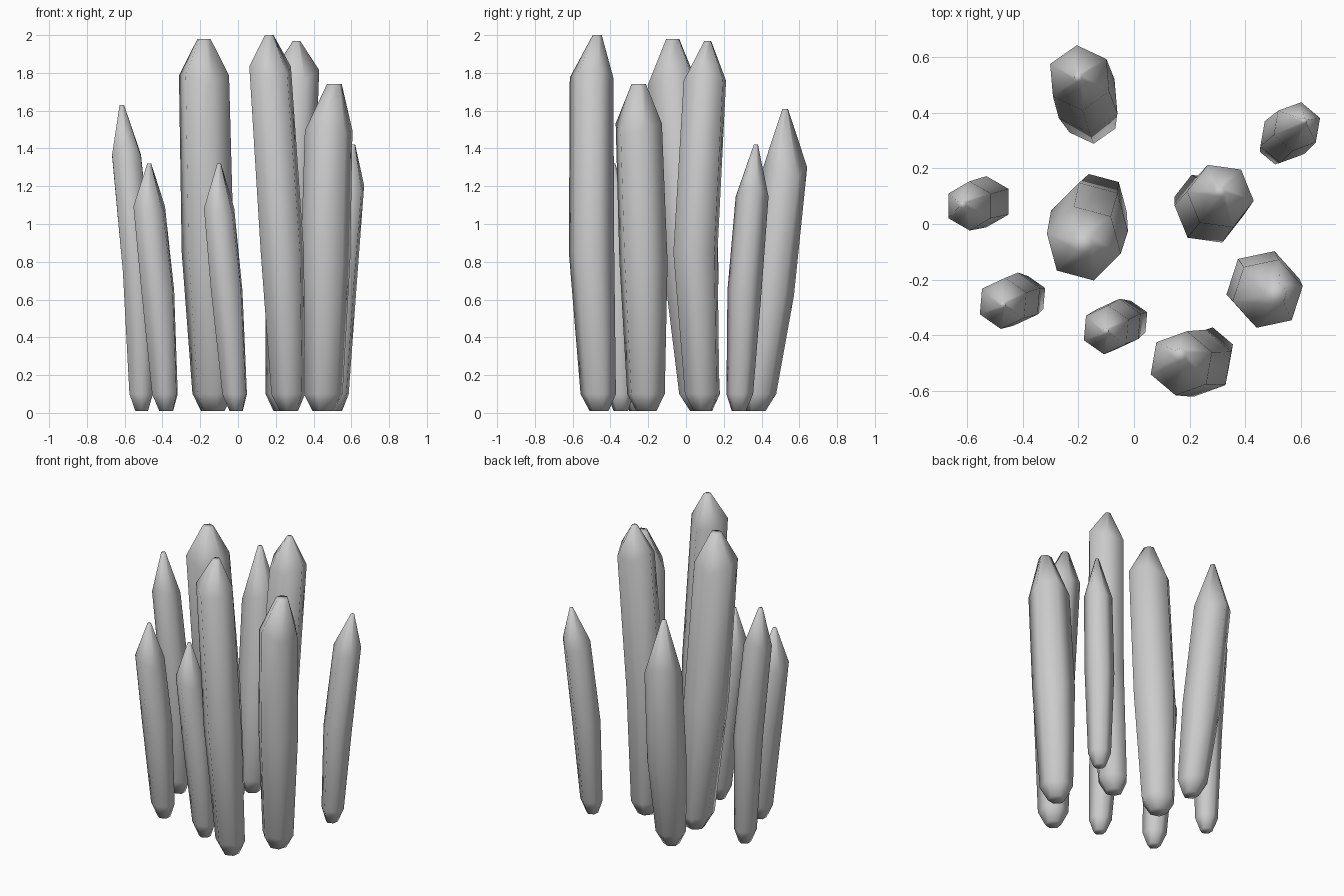
import bpy, bmesh
from math import sin, cos, radians

if "Cube" in bpy.data.objects:
    bpy.data.objects.remove(bpy.data.objects["Cube"])

SIDES = 6

def crystal(name, base, mid, shoulder, tip, r, phase, blunt=0.12):
    """Leaning six-sided crystal: chamfered foot, long shaft, tapered tip."""
    (bx, by), (mx, my, mz) = base, mid
    t = 0.1 / mz
    rings = [
        (bx, by, 0.01, r * 0.42),
        (bx + (mx - bx) * t, by + (my - by) * t, 0.1, r * 0.78),
        (mx, my, mz, r),
        (*shoulder, r * 0.96),
        (*tip, r * blunt),
    ]
    bm = bmesh.new()
    loops = []
    for x, y, z, rad in rings:
        loop = []
        for i in range(SIDES):
            a = radians(phase + 360 * i / SIDES)
            # shoulder corners sit at slightly uneven heights, like a natural crystal
            dz = 0.035 * sin(2 * a + phase) if rad == r * 0.96 else 0
            loop.append(bm.verts.new((x + rad * cos(a), y + rad * sin(a), z + dz)))
        loops.append(loop)
    for lo, hi in zip(loops, loops[1:]):
        for i in range(SIDES):
            j = (i + 1) % SIDES
            bm.faces.new((lo[i], lo[j], hi[j], hi[i]))
    bm.faces.new(loops[0][::-1])
    bm.faces.new(loops[-1])
    for f in bm.faces:
        f.smooth = True
    bm.normal_update()
    me = bpy.data.meshes.new(name)
    bm.to_mesh(me)
    bm.free()
    ob = bpy.data.objects.new(name, me)
    bpy.context.collection.objects.link(ob)

# Tall crystals
crystal("crystal_centre", (-0.13, 0.08), (-0.16, 0.01, 0.85),
        (-0.18, -0.07, 1.77), (-0.18, -0.07, 1.98), 0.143, 45, 0.25)
crystal("crystal_front", (0.27, -0.46), (0.235, -0.50, 0.85),
        (0.17, -0.50, 1.80), (0.165, -0.47, 2.0), 0.122, 20, 0.2)
crystal("crystal_right", (0.24, 0.09), (0.27, 0.05, 0.85),
        (0.31, 0.10, 1.78), (0.31, 0.115, 1.97), 0.126, 52, 0.15)
crystal("crystal_front_right", (0.45, -0.21), (0.463, -0.225, 0.80),
        (0.48, -0.25, 1.50), (0.51, -0.25, 1.74), 0.134, 12, 0.3)
# Medium crystals
crystal("crystal_back", (-0.15, 0.37), (-0.17, 0.45, 0.62),
        (-0.195, 0.525, 1.28), (-0.20, 0.525, 1.61), 0.122, 35, 0.12)
crystal("crystal_left", (-0.51, 0.09), (-0.53, 0.08, 0.75),
        (-0.59, 0.065, 1.38), (-0.615, 0.07, 1.63), 0.092, 30, 0.15)
# Small crystals
crystal("crystal_back_right", (0.515, 0.28), (0.54, 0.31, 0.65),
        (0.585, 0.35, 1.17), (0.61, 0.37, 1.42), 0.092, 20)
crystal("crystal_front_left", (-0.38, -0.26), (-0.425, -0.27, 0.65),
        (-0.47, -0.285, 1.07), (-0.47, -0.29, 1.32), 0.096, 25, 0.12)
crystal("crystal_front_middle", (-0.01, -0.345), (-0.06, -0.36, 0.65),
        (-0.10, -0.38, 1.06), (-0.10, -0.385, 1.32), 0.092, 25)
